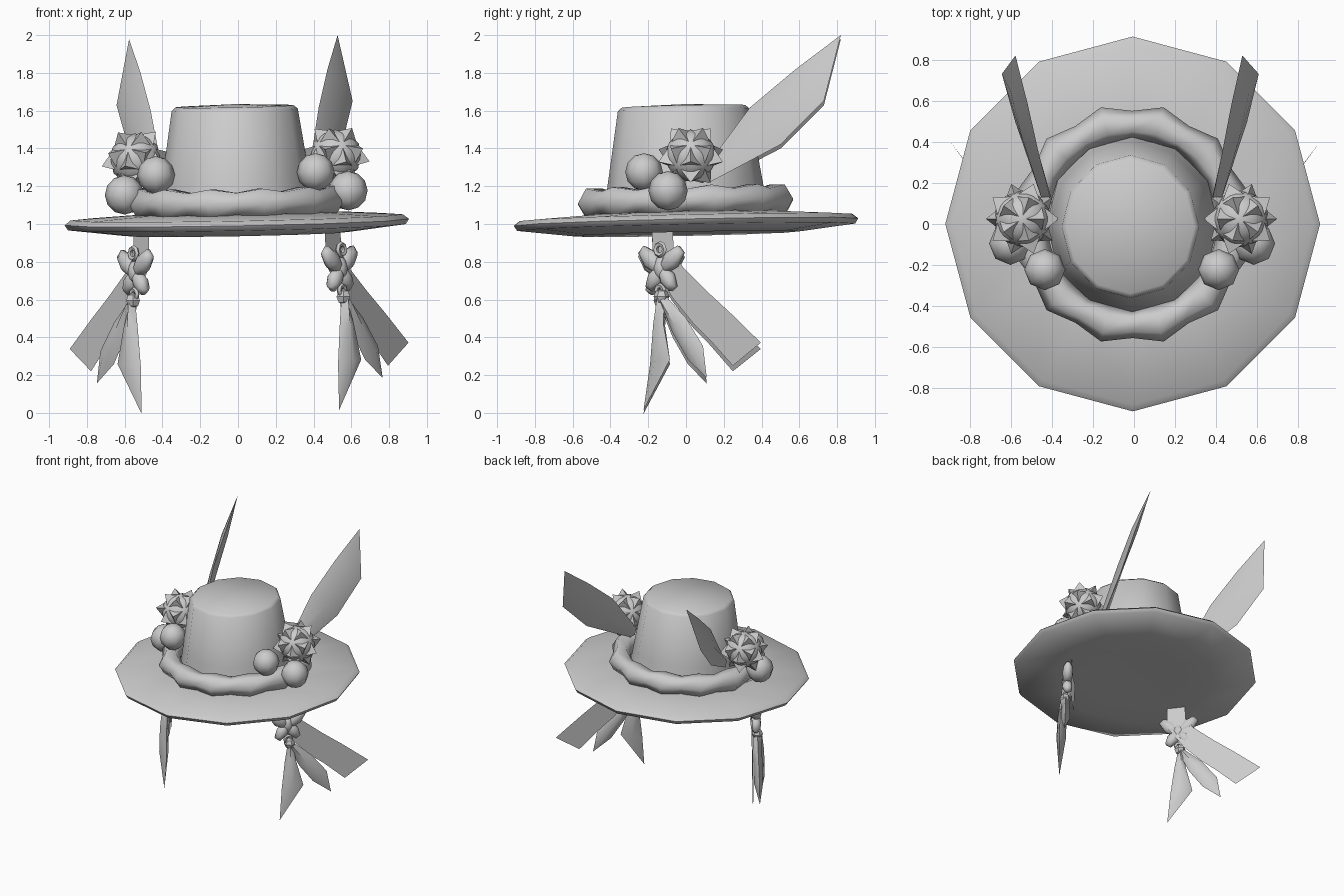
import bpy, bmesh, math
from mathutils import Vector, Matrix

if "Cube" in bpy.data.objects:
    bpy.data.objects.remove(bpy.data.objects["Cube"])

# Whole hat leans a little to one side; brim and crown also pitch forward
LEAN = (Matrix.Translation((0, 0, .67)) @ Matrix.Rotation(-.0187, 4, 'Y')
        @ Matrix.Translation((0, 0, -.67)))
PITCH = (Matrix.Translation((0, 0, 1.02)) @ Matrix.Rotation(.022, 4, 'X')
         @ Matrix.Translation((0, 0, -1.02)))


def finish(name, bm, mirror=False, angle=40, pre=None):
    bmesh.ops.recalc_face_normals(bm, faces=bm.faces)
    if pre:
        bm.transform(pre)
    me = bpy.data.meshes.new(name)
    bm.to_mesh(me)
    bm.free()
    ob = bpy.data.objects.new(name, me)
    bpy.context.collection.objects.link(ob)
    ob.matrix_world = LEAN
    if mirror:
        ob.modifiers.new("mirror", 'MIRROR')
    bpy.ops.object.select_all(action='DESELECT')
    ob.select_set(True)
    bpy.context.view_layer.objects.active = ob
    bpy.ops.object.shade_smooth_by_angle(angle=math.radians(angle))


def lathe(name, profile, sides=12, sx=1, angle=40):
    bm = bmesh.new()
    vs = [bm.verts.new((r, 0, z)) for r, z in profile]
    es = [bm.edges.new(p) for p in zip(vs, vs[1:])]
    bmesh.ops.spin(bm, geom=vs + es, axis=(0, 0, 1), cent=(0, 0, 0),
                   angle=math.tau, steps=sides, use_duplicate=False)
    bmesh.ops.remove_doubles(bm, verts=bm.verts, dist=1e-4)
    bmesh.ops.scale(bm, verts=bm.verts, vec=(sx, 1, 1))
    finish(name, bm, pre=PITCH, angle=angle)


def leaf(name, pairs, tip, thick):
    """Lens-section blade through pairs of edge points, closing in a tip."""
    bm = bmesh.new()
    tip = Vector(tip)
    rings = []
    for a, b in pairs:
        a, b = Vector(a), Vector(b)
        m = (a + b) / 2
        n = (b - a).cross(tip - m).normalized() * thick
        rings.append([bm.verts.new(p) for p in (a, m + n, b, m - n)])
    for r, s in zip(rings, rings[1:]):
        for i in range(4):
            j = (i + 1) % 4
            bm.faces.new((r[i], r[j], s[j], s[i]))
    t = bm.verts.new(tip)
    for i in range(4):
        bm.faces.new((rings[-1][i], rings[-1][(i + 1) % 4], t))
    bm.faces.new(rings[0])
    finish(name, bm, True, 75)


def torus(bm, frame, n, m, major, minor):
    rings = []
    for i in range(n):
        a = math.tau * i / n
        R, r = major(i), minor(i)
        rings.append([bm.verts.new(frame @ Vector((
            (R + r * math.cos(b)) * math.cos(a),
            (R + r * math.cos(b)) * math.sin(a), r * math.sin(b))))
            for b in (math.tau * k / m for k in range(m))])
    for i in range(n):
        p, q = rings[i], rings[(i + 1) % n]
        for k in range(m):
            l = (k + 1) % m
            bm.faces.new((p[k], q[k], q[l], p[l]))


# Brim with slightly hollow underside, and crown
lathe("brim", [(0, 1.065), (.5, 1.058), (.88, 1.035), (.912, 1.01),
               (.895, .983), (.6, .948), (.35, .955), (0, .962)], angle=60)
lathe("crown", [(.44, 1.03), (.41, 1.22), (.348, 1.605), (.325, 1.624), (0, 1.635)],
      sx=.96, angle=60)

# Lumpy wreath round the crown
bm = bmesh.new()
torus(bm, Matrix.Translation((0, 0, 1.118)), 24, 6,
      lambda i: .5 if i % 2 else .487, lambda i: .09 if i % 2 else .066)
finish("wreath", bm, angle=65, pre=PITCH)

# Berries
for name, c, r in (("upper_berry", (.423, -.222, 1.267), .1),
                   ("lower_berry", (.592, -.095, 1.165), .104)):
    bm = bmesh.new()
    bmesh.ops.create_uvsphere(bm, u_segments=8, v_segments=6, radius=r,
                              matrix=Matrix.Translation(c))
    finish(name, bm, True, 60)

# Spiky flower heads: smooth core with sharp points
bm = bmesh.new()
bmesh.ops.create_icosphere(bm, subdivisions=1, radius=.128)
poked = bmesh.ops.poke(bm, faces=bm.faces[:])
for v in poked['verts']:
    v.co = v.co.normalized() * .182
bmesh.ops.create_icosphere(bm, subdivisions=2, radius=.138)
bmesh.ops.translate(bm, verts=bm.verts, vec=(.53, .025, 1.352))
finish("spiky_flower", bm, True, 45)

# Feathers sweeping up and back
leaf("feather", [((.39, .1, 1.29), (.43, .12, 1.21)),
                 ((.445, .34, 1.61), (.565, .5, 1.41)),
                 ((.495, .58, 1.81), (.625, .73, 1.64))],
     (.552, .82, 1.99), .024)

# Tassel plane: local x along the bow, local y up, local z outwards
U, N = Vector((.6, .8, 0)), Vector((.8, -.6, 0))
FR = Matrix.Translation((.54, -.13, 0)) @ Matrix((
    (U.x, 0, N.x, 0), (U.y, 0, N.y, 0), (0, 1, 0, 0), (0, 0, 0, 1)))

# Ribbon hanging from the brim and trailing back
bm = bmesh.new()
strip = [((-.085, .98), (.05, .98)), ((-.08, .78), (.06, .84)),
         ((.05, .6), (.12, .76)), ((.19, .46), (.28, .63)),
         ((.29, .38), (.44, .51)), ((.45, .235), (.635, .355))]
rows = [[bm.verts.new(FR @ Vector((u, z, -.03))) for u, z in p] for p in strip]
for p, q in zip(rows, rows[1:]):
    bm.faces.new((p[0], p[1], q[1], q[0]))
finish("ribbon", bm, True)

# Bow of four pointed lobes round a knot
bm = bmesh.new()
for u, z, rot, ln, w in ((.068, .8, 42, .1, .052), (-.068, .8, 138, .1, .052),
                         (.042, .7, -55, .08, .046), (-.042, .7, -125, .08, .046),
                         (0, .755, 90, .07, .045)):
    bmesh.ops.create_uvsphere(
        bm, u_segments=6, v_segments=5, radius=1,
        matrix=FR @ Matrix.Translation((u, z, 0))
        @ Matrix.Rotation(math.radians(rot), 4, 'Z') @ Matrix.Diagonal((ln, w, .04, 1)))
finish("bow", bm, True, 60)

# Links above and below the bow, and the bead
bm = bmesh.new()
for z, R in ((.855, .03), (.64, .024)):
    torus(bm, FR @ Matrix.Translation((0, z, .012)), 8, 5, lambda i: R, lambda i: .014)
finish("links", bm, True, 60)
bm = bmesh.new()
bmesh.ops.create_uvsphere(bm, u_segments=6, v_segments=4, radius=.042,
                          matrix=Matrix.Translation((.557, -.13, .605)))
finish("bead", bm, True, 30)

# Hanging leaves
leaf("long_leaf", [((.545, -.14, .59), (.575, -.115, .59)),
                   ((.535, -.165, .46), (.61, -.12, .46)),
                   ((.522, -.19, .25), (.645, -.085, .27))],
     (.523, -.225, .005), .036)
leaf("short_leaf", [((.555, -.135, .57), (.58, -.1, .6)),
                    ((.6, -.07, .41), (.66, 0, .49)),
                    ((.665, .01, .27), (.735, .09, .34))],
     (.757, .11, .17), .034)
